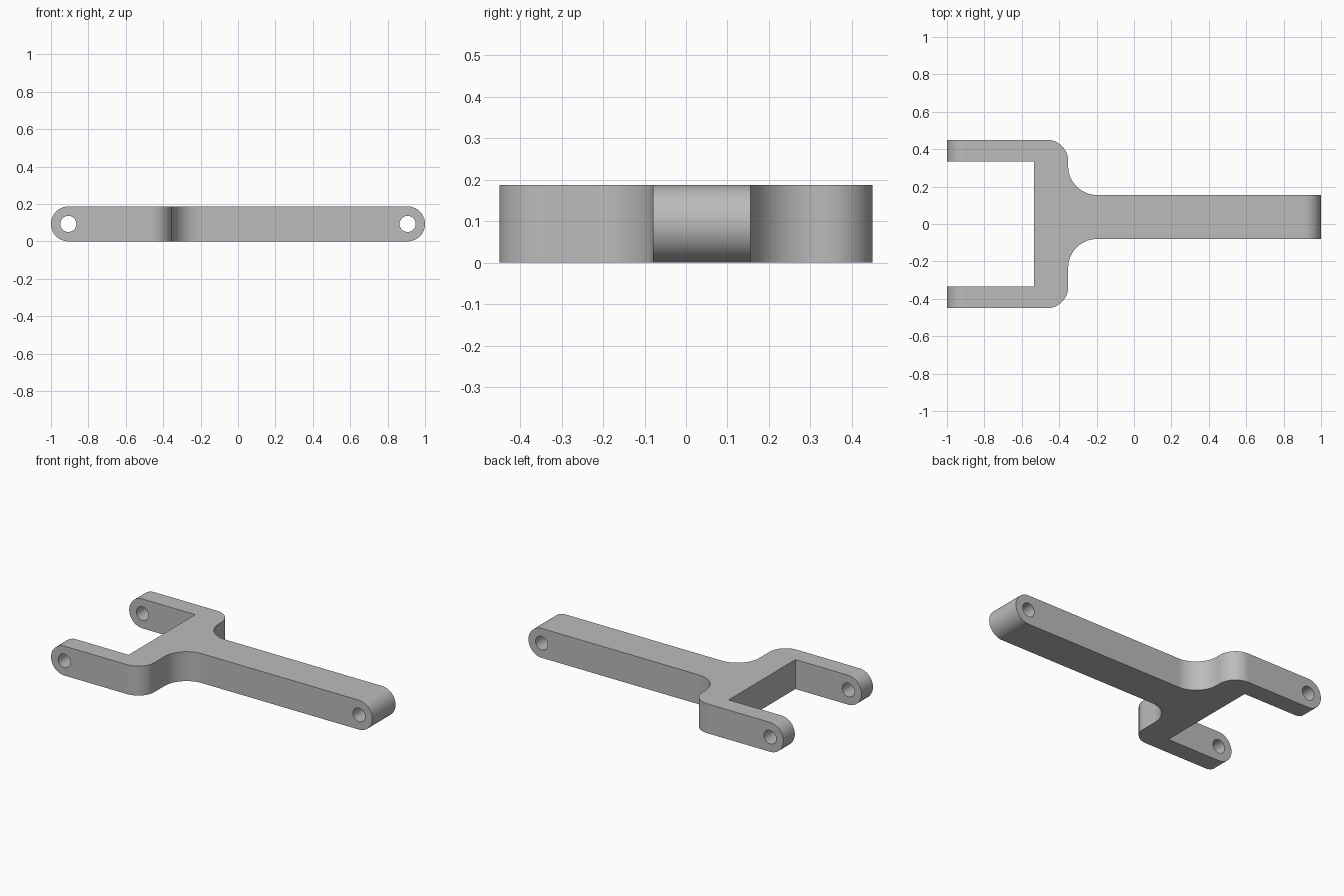
import bpy, bmesh, math
from mathutils import Vector

cube = bpy.data.objects.get("Cube")
if cube:
    bpy.data.objects.remove(cube, do_unlink=True)

H = 0.187            # thickness
R = H / 2            # end rounding radius
HOLE_X, HOLE_R = 0.907, 0.043

grey = bpy.data.materials.new("light grey")
grey.use_nodes = True
color = (0.5, 0.5, 0.5, 1)
grey.diffuse_color = color
grey.node_tree.nodes["Principled BSDF"].inputs["Base Color"].default_value = color


def arc(cx, cy, r, a0, a1, n=16):
    """Points on an arc, angles in degrees."""
    return [(cx + r * math.cos(math.radians(a0 + (a1 - a0) * i / n)),
             cy + r * math.sin(math.radians(a0 + (a1 - a0) * i / n))) for i in range(n + 1)]


def prism(name, outline, axis, lo, hi):
    """Extrude a 2D outline along 'Z' (outline in xy) or 'Y' (outline in xz)."""
    bm = bmesh.new()
    place = (lambda u, v: (u, v, lo)) if axis == 'Z' else (lambda u, v: (u, lo, v))
    face = bm.faces.new([bm.verts.new(place(u, v)) for u, v in outline])
    ext = bmesh.ops.extrude_face_region(bm, geom=[face])
    move = Vector((0, 0, hi - lo)) if axis == 'Z' else Vector((0, hi - lo, 0))
    bmesh.ops.translate(bm, vec=move, verts=[g for g in ext["geom"] if isinstance(g, bmesh.types.BMVert)])
    bmesh.ops.recalc_face_normals(bm, faces=bm.faces)
    mesh = bpy.data.meshes.new(name)
    bm.to_mesh(mesh)
    bm.free()
    mesh.materials.append(grey)
    ob = bpy.data.objects.new(name, mesh)
    bpy.context.collection.objects.link(ob)
    return ob


def boolean(target, cutter, operation):
    """Apply a boolean and discard the cutter."""
    cutter.hide_render = True
    mod = target.modifiers.new(operation.title(), 'BOOLEAN')
    mod.operation, mod.object, mod.solver = operation, cutter, 'EXACT'
    bpy.context.view_layer.objects.active = target
    bpy.ops.object.modifier_apply(modifier=mod.name)
    bpy.data.objects.remove(cutter, do_unlink=True)


# Plan outline: off-centre arm, filleted into a symmetric two-pronged fork
corner, fillet = 0.113, 0.155
prong, inner, shoulder, slot = 0.45, 0.335, -0.352, -0.535
arm_low, arm_high = -0.08, 0.155
plan = [(1.1, arm_low), (1.1, arm_high)]
plan += arc(shoulder + fillet, arm_high + fillet, fillet, 270, 180)
plan += arc(shoulder - corner, prong - corner, corner, 0, 90)
plan += [(-1.1, prong), (-1.1, inner), (slot, inner), (slot, -inner), (-1.1, -inner), (-1.1, -prong)]
plan += arc(shoulder - corner, -prong + corner, corner, -90, 0)
plan += arc(shoulder + fillet, arm_low - fillet, fillet, 180, 90)
fork = prism("fork_link", plan, 'Z', -0.1, 0.3)

# Round the ends in side profile
side = arc(1 - R, R, R, -90, 90, 32) + arc(-1 + R, R, R, 90, 270, 32)
boolean(fork, prism("side_profile", side, 'Y', -0.6, 0.6), 'INTERSECT')

# Pin holes through the arm tip and both prongs
for x in (-HOLE_X, HOLE_X):
    circle = arc(x, R, HOLE_R, 0, 360, 40)[:-1]
    boolean(fork, prism("pin_hole", circle, 'Y', -0.7, 0.7), 'DIFFERENCE')

# Smooth the rounded walls, keep flat faces flat
bpy.ops.object.select_all(action='DESELECT')
fork.select_set(True)
bpy.context.view_layer.objects.active = fork
bpy.ops.object.shade_smooth_by_angle(angle=math.radians(30))
weighted = fork.modifiers.new("Weighted Normals", 'WEIGHTED_NORMAL')
weighted.keep_sharp = True
